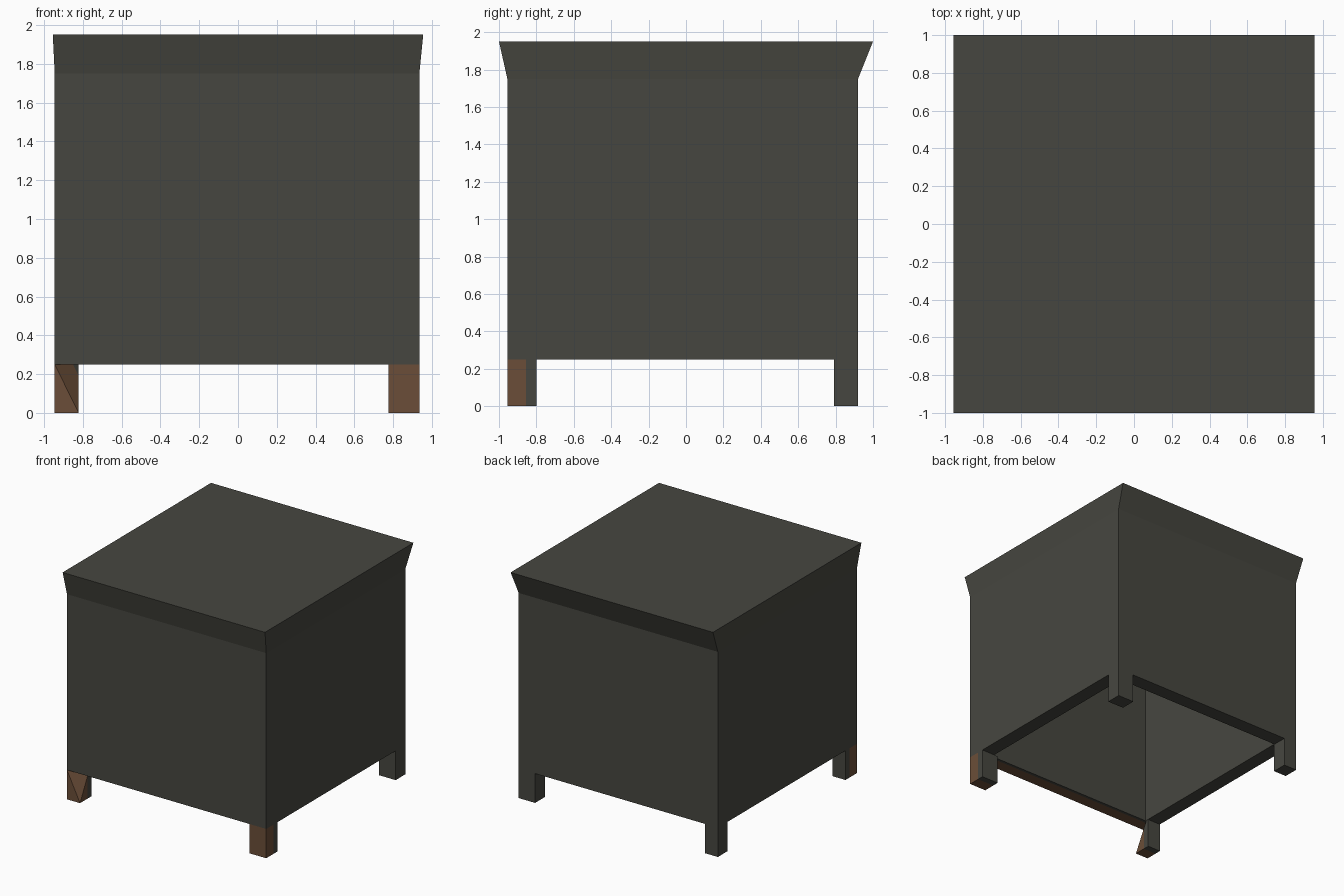
import bpy, bmesh

if "Cube" in bpy.data.objects:
    bpy.data.objects.remove(bpy.data.objects["Cube"])


def material(name, rgb):
    m = bpy.data.materials.new(name)
    m.diffuse_color = (*rgb, 1.0)
    m.use_nodes = True
    m.node_tree.nodes["Principled BSDF"].inputs["Base Color"].default_value = m.diffuse_color
    return m


GREY = material("charcoal_grey", (0.062, 0.062, 0.051))
BROWN = material("wood_brown", (0.147, 0.076, 0.040))
X0, X1, Y0, Y1 = -0.945, 0.935, -0.955, 0.92
FOOT = 0.25         # leg height
T = 0.125           # wall thickness
WOOD_Y = -0.855     # everything low and in front of this is brown


def loft(rings):
    """Skin rectangular rings (x0, x1, y0, y1, z) and cap both ends."""
    bm = bmesh.new()
    loops = [[bm.verts.new(p) for p in ((x0, y0, z), (x1, y0, z), (x1, y1, z), (x0, y1, z))]
             for x0, x1, y0, y1, z in rings]
    for a, b in zip(loops, loops[1:]):
        for i in range(4):
            j = (i + 1) % 4
            bm.faces.new((a[i], a[j], b[j], b[i]))
    bm.faces.new(loops[0])
    bm.faces.new(loops[-1])
    return bm


def finish(name, bm, has_wood=True):
    """Cut at the wood line, colour the low front part brown, make the object."""
    bmesh.ops.recalc_face_normals(bm, faces=bm.faces)
    if has_wood:
        low = [f for f in bm.faces if f.calc_center_median().z < FOOT + 0.01]
        edges = {e for f in low for e in f.edges}
        verts = {v for f in low for v in f.verts}
        bmesh.ops.bisect_plane(bm, geom=[*verts, *edges, *low],
                               plane_co=(0, WOOD_Y, 0), plane_no=(0, 1, 0))
        for f in bm.faces:
            c = f.calc_center_median()
            f.material_index = int(c.y < WOOD_Y and c.z < FOOT + 0.01)
    mesh = bpy.data.meshes.new(name)
    bm.to_mesh(mesh)
    bm.free()
    mesh.materials.append(GREY)
    mesh.materials.append(BROWN)
    ob = bpy.data.objects.new(name, mesh)
    bpy.context.collection.objects.link(ob)


def leg_block(xa, xb, ya, yb):
    return loft([(xa, xb, ya, yb, 0.0), (xa, xb, ya, yb, FOOT)])


# hollow cover: ceiling, inner walls, bottom rim, outer walls, flared top
inner = (X0 + T, X1 - T, Y0 + T, Y1 - T)
finish("hollow_box_cover",
       loft([(*inner, 1.93), (*inner, FOOT), (X0, X1, Y0, Y1, FOOT),
             (X0, X1, Y0, Y1, 1.75), (-0.955, 0.955, -1.0, 1.0, 1.95)]))

# plain legs
finish("back_left_leg", leg_block(X0, -0.822, 0.79, Y1), False)
finish("back_right_leg", leg_block(0.78, X1, 0.79, Y1), False)
finish("front_right_leg", leg_block(0.775, X1, Y0, -0.80))

# front left leg: inner top corner pushed back, giving a slanted facet
leg = leg_block(X0, -0.822, Y0, -0.80)
front = next(f for f in leg.faces if all(abs(v.co.y - Y0) < 1e-4 for v in f.verts))
low = next(v for v in front.verts if v.co.x > -0.9 and v.co.z < 0.1)
corner = next(v for v in front.verts if v.co.x > -0.9 and v.co.z > 0.1)
high = next(v for v in front.verts if v.co.x < -0.9 and v.co.z > 0.1)
bmesh.utils.face_split(front, low, high)
corner.co.y += 0.13
finish("front_left_leg", leg)
